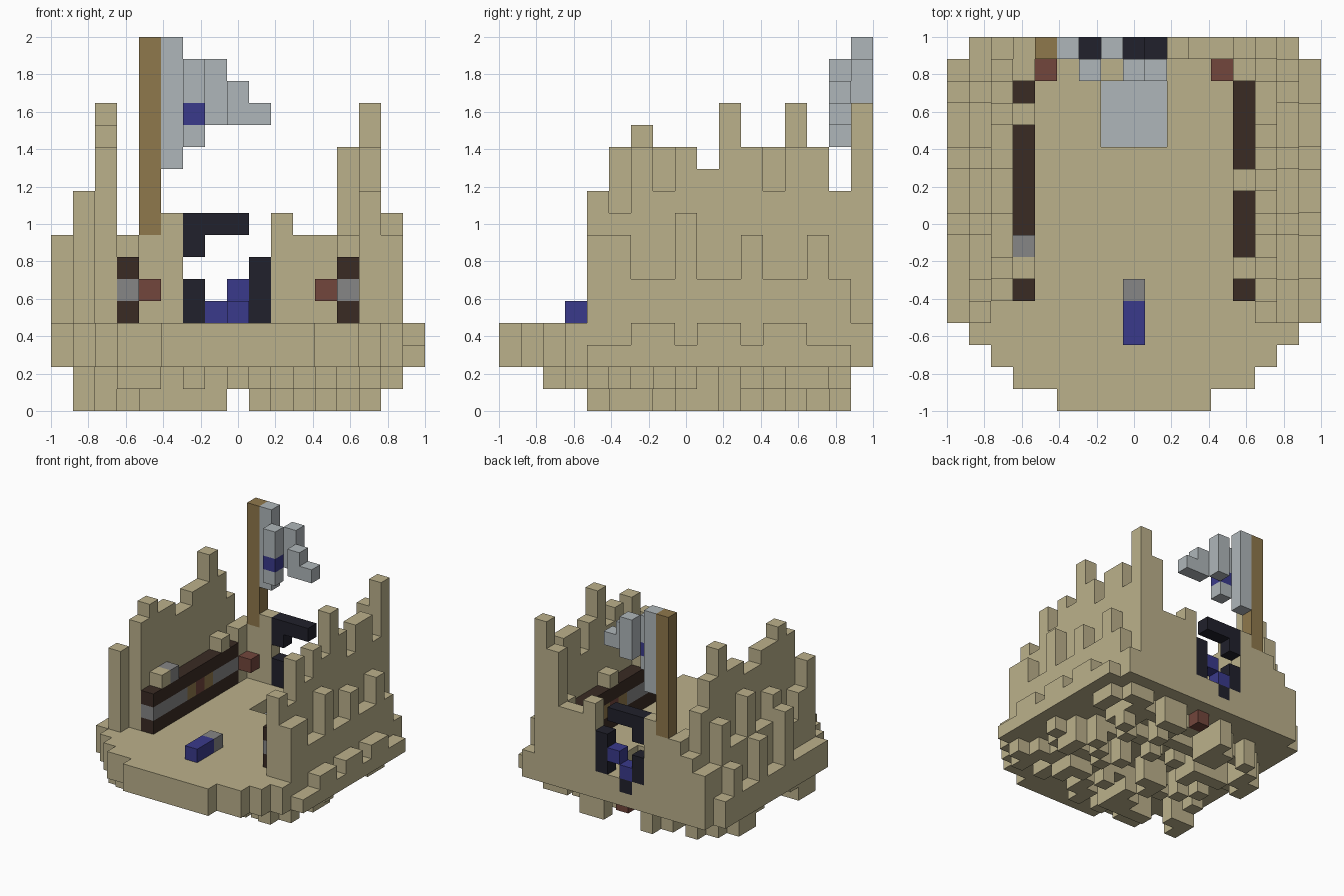
import bpy, bmesh, random
from mathutils import Vector

cube = bpy.data.objects.get("Cube")
if cube:
    bpy.data.objects.remove(cube)

N = 17
U = 2 / N
COLOURS = {
    "sandstone": (.50, .44, .26), "mast_wood": (.275, .188, .072),
    "pale_cloth": (.43, .47, .49), "black_iron": (.015, .015, .025),
    "blue_paint": (.042, .042, .26), "red_brick": (.17, .061, .045),
    "dark_wood": (.042, .024, .017), "grey_stone": (.24, .24, .24),
}
NAMES = list(COLOURS)
MATS = []
for name, rgb in COLOURS.items():
    m = bpy.data.materials.new(name)
    m.use_nodes = True
    m.diffuse_color = (*rgb, 1)
    bsdf = m.node_tree.nodes["Principled BSDF"]
    bsdf.inputs["Base Color"].default_value = (*rgb, 1)
    bsdf.inputs["Roughness"].default_value = .9
    MATS.append(m)

cells = {}  # block position -> (part, colour)


def fill(part, colour, xs, ys, zs):
    """Fill a range of blocks; a single number means one block."""
    rng = [range(*r) if isinstance(r, tuple) else range(r, r + 1) for r in (xs, ys, zs)]
    for x in rng[0]:
        for y in rng[1]:
            for z in rng[2]:
                cells[x, y, z] = (part, colour)


def wall(part, x, heights, start=4, base=2):
    """Ragged wall running backwards, one height per block."""
    for y, h in enumerate(heights, start):
        for z in range(base, 4):
            cells.pop((x, y, z), None)
        fill(part, "sandstone", x, y, (base, h))


# rounded floor slab
for y in range(N):
    inset = {0: 5, 1: 3, 2: 2, 3: 1, 16: 1}.get(y, 0)
    fill("floor_slab", "sandstone", (inset, N - inset), y, (2, 4))

# sunken panel in the floor
fill("floor_panel", "pale_cloth", (7, 10), (12, 15), 2)
for x in range(7, 10):
    for y in range(12, 15):
        del cells[x, y, 3]

# hanging rubble under the slab
rnd = random.Random(4)
for x in range(1, 16):
    for y in range(2, 16):
        r = (abs(x - 8) / 7.6) ** 3 + (abs(y - 9) / 7.4) ** 3
        if r < 1.15 and rnd.random() < .55:
            fill("underside_rubble", "sandstone", x, y, (0 if rnd.random() < .4 and y > 2 else 1, 2))
fill("underside_brick", "red_brick", 8, 15, 1)
cells.pop((8, 15, 0), None)

# ragged side walls, outer to inner
wall("right_outer_wall", 0, [4, 4, 4, 4, 8, 4, 4, 7, 4, 4, 6, 4])
wall("right_middle_wall", 1, [10, 8, 6, 6, 9, 7, 7, 10, 7, 7, 9, 6, 6])
wall("right_inner_wall", 2, [4, 12, 13, 12, 12, 11, 11, 12, 12, 14, 12, 10, 7])
wall("left_outer_wall", 16, [3, 3, 4, 4, 3, 4, 4, 3, 4, 4, 3, 3])
wall("left_middle_wall", 15, [8, 8, 6, 6, 9, 6, 6, 8, 6, 6, 8, 6, 4])
wall("left_inner_wall", 14, [10, 9, 12, 10, 12, 11, 14, 12, 10, 12, 12, 10, 14])

# back wall on both sides of the doorway
for x, h in {3: 8, 4: 8, 5: 9, 10: 9, 11: 8, 12: 8, 13: 12}.items():
    fill("back_wall", "sandstone", x, 16, (4, h))

# layered shelves along the inner walls, with wall bricks behind
for part, x, bumps in (("right_shelf", 3, (6, 13)), ("left_shelf", 13, (6, 10))):
    fill(part, "dark_wood", x, (5, 15), (4, 7))
    fill(part, "grey_stone", x, (5, 15), 5)
    fill(part, "mast_wood", x, (9, 12), 5)
    fill(part, "red_brick", x, 10, 5)
    for y in bumps:
        fill(part, "sandstone", x, y, 7)
    fill("back_wall", "sandstone", x, 15, (4, 8))
fill("right_shelf", "grey_stone", 3, 7, 7)
for x in (4, 12):
    fill("wall_bricks", "red_brick", x, 15, 5)

# broken door frame
fill("door_frame", "black_iron", (6, 9), 16, 8)
fill("door_frame", "black_iron", 6, 16, 7)
fill("door_frame", "black_iron", 6, 16, (4, 6))
fill("door_frame", "black_iron", 9, 16, (4, 7))
fill("door_frame", "black_iron", 7, 16, 3)
fill("door_remains", "blue_paint", 7, 16, 4)
fill("door_remains", "blue_paint", 8, 16, 5)

# small object on the floor
fill("floor_block", "blue_paint", 8, (3, 5), 4)
fill("floor_block", "grey_stone", 8, 5, 4)

# mast and waving flag
fill("mast", "mast_wood", 4, 16, (8, 17))
for x, y, low, high in ((5, 16, 11, 17), (6, 15, 12, 16), (7, 16, 13, 16),
                        (8, 15, 13, 15), (9, 15, 13, 14)):
    fill("flag", "pale_cloth", x, y, (low, high))
fill("flag", "blue_paint", 6, 15, 13)

# turn the blocks of each part into one mesh of exposed faces
DIRS = [Vector(s * (i == a) for i in range(3)) for a in range(3) for s in (-1, 1)]


def build(part):
    bm = bmesh.new()
    verts = {}
    for pos, (owner, colour) in cells.items():
        if owner != part:
            continue
        centre = Vector(pos) + Vector((.5, .5, .5))
        for d in DIRS:
            if tuple(int(c) for c in Vector(pos) + d) in cells:
                continue
            u = Vector((d.y, d.z, d.x))
            v = d.cross(u)
            corners = []
            for a, b in ((-1, -1), (1, -1), (1, 1), (-1, 1)):
                p = centre + (d + u * a + v * b) / 2
                key = tuple(round(c) for c in p)
                if key not in verts:
                    verts[key] = bm.verts.new((key[0] * U - 1, key[1] * U - 1, key[2] * U))
                corners.append(verts[key])
            face = bm.faces.new(corners)
            face.material_index = NAMES.index(colour)
    mesh = bpy.data.meshes.new(part)
    bm.to_mesh(mesh)
    bm.free()
    for m in MATS:
        mesh.materials.append(m)
    bpy.context.collection.objects.link(bpy.data.objects.new(part, mesh))


for part in sorted({owner for owner, _ in cells.values()}):
    build(part)
